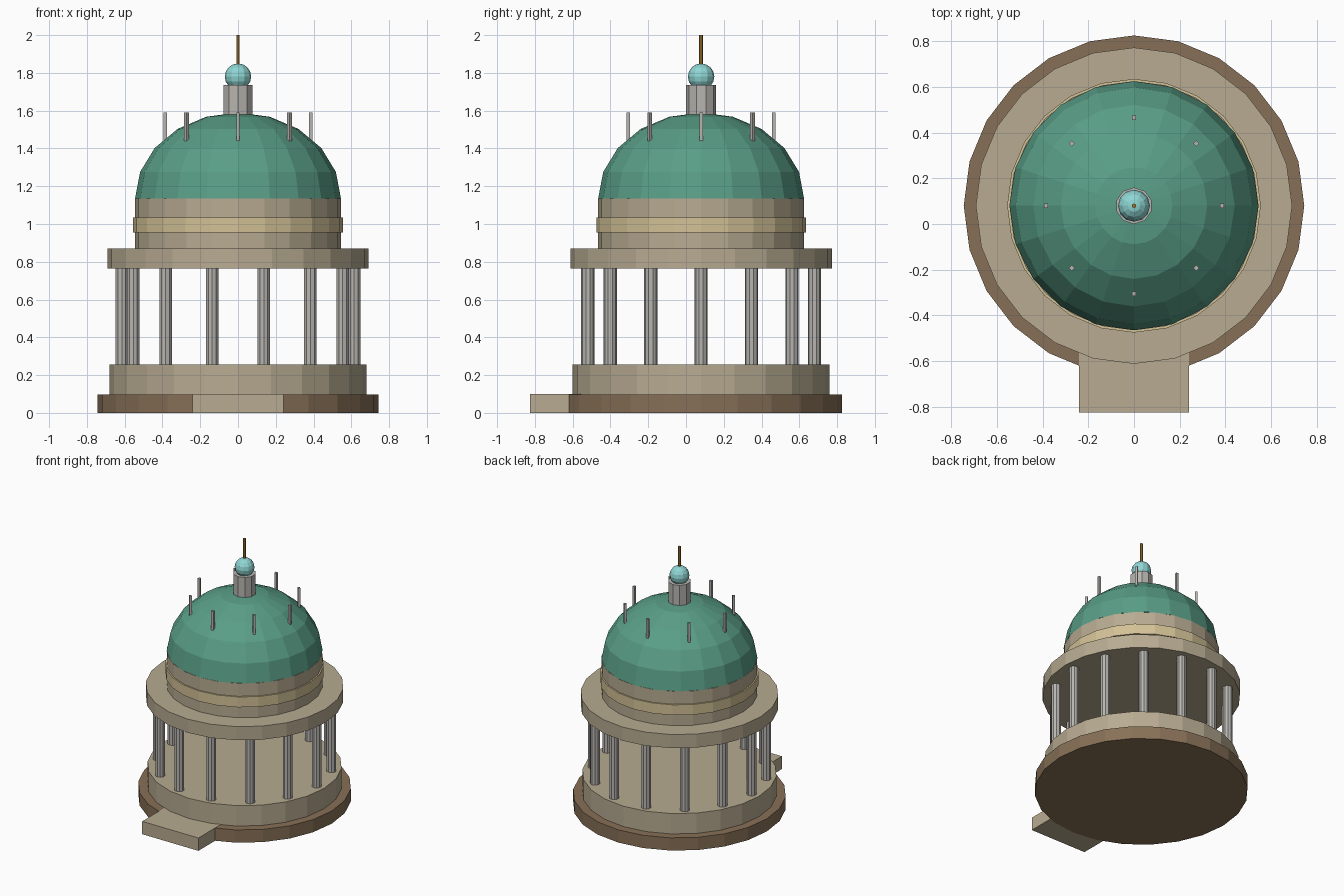
import bpy, bmesh
from math import pi, sin, cos
from mathutils import Matrix

cube = bpy.data.objects.get("Cube")
if cube:
    bpy.data.objects.remove(cube, do_unlink=True)

CY = 0.08  # the round building sits slightly behind the entrance step


def linear(c):
    return c / 12.92 if c <= 0.04045 else ((c + 0.055) / 1.055) ** 2.4


def material(name, *srgb):
    mat = bpy.data.materials.new(name)
    colour = [linear(c) for c in srgb] + [1]
    mat.use_nodes = True
    mat.diffuse_color = colour
    mat.node_tree.nodes["Principled BSDF"].inputs["Base Color"].default_value = colour
    return mat


stone = material("tan stone", 0.72, 0.67, 0.57)
brown = material("brown stone", 0.53, 0.44, 0.34)
cream = material("cream trim", 0.83, 0.76, 0.59)
grey = material("grey stone", 0.72, 0.71, 0.69)
green = material("green copper", 0.35, 0.62, 0.53)
aqua = material("pale aqua", 0.56, 0.84, 0.83)
gold = material("dark gold", 0.63, 0.47, 0.19)


def finish(name, bm, mat):
    mesh = bpy.data.meshes.new(name)
    bm.to_mesh(mesh)
    bm.free()
    mesh.materials.append(mat)
    obj = bpy.data.objects.new(name, mesh)
    bpy.context.collection.objects.link(obj)
    return obj


def cylinder(name, radius, z0, z1, sides, mat, x=0, y=0):
    bm = bmesh.new()
    bmesh.ops.create_cone(bm, cap_ends=True, segments=sides, radius1=radius, radius2=radius,
                          depth=z1 - z0, matrix=Matrix.Translation((x, CY + y, (z0 + z1) / 2)))
    return finish(name, bm, mat)


def box(name, size, centre, mat, angle=0):
    bm = bmesh.new()
    bmesh.ops.create_cube(bm, size=1, matrix=Matrix.Translation(centre)
                          @ Matrix.Rotation(angle, 4, 'Z') @ Matrix.Diagonal((*size, 1)))
    return finish(name, bm, mat)


def ball(name, radius, height, z, sides, rings, mat, half=False):
    bm = bmesh.new()
    bmesh.ops.create_uvsphere(bm, u_segments=sides, v_segments=rings, radius=1)
    if half:
        low = [v for v in bm.verts if v.co.z < -0.01]
        bmesh.ops.delete(bm, geom=low, context='VERTS')
    bm.transform(Matrix.Translation((0, CY, z)) @ Matrix.Diagonal((radius, radius, height, 1)))
    return finish(name, bm, mat)


# Stepped base and entrance step
cylinder("base", 0.745, 0, 0.098, 24, brown)
cylinder("floor", 0.68, 0.098, 0.255, 24, stone)
box("entrance_step", (0.48, 0.27, 0.099), (0, -0.69, 0.05), stone)

# Ring of columns
COLUMNS = 14
for i in range(COLUMNS):
    a = 2 * pi * i / COLUMNS
    cylinder(f"column_{i + 1}", 0.035, 0.255, 0.765, 10, grey, 0.615 * cos(a), 0.615 * sin(a))

# Cornice, drum and trim band
cylinder("cornice", 0.692, 0.765, 0.87, 24, stone)
cylinder("drum", 0.545, 0.87, 1.135, 24, stone)
cylinder("drum_band", 0.555, 0.955, 1.035, 24, cream)

# Dome with a ring of small posts
ball("dome", 0.545, 0.455, 1.135, 20, 10, green, half=True)
for i in range(8):
    a = i * pi / 4
    box(f"dome_post_{i + 1}", (0.018, 0.018, 0.15),
        (0.385 * cos(a), CY + 0.385 * sin(a), 1.515), grey, a)

# Lantern, ball and spire
cylinder("lantern", 0.08, 1.56, 1.735, 10, grey)
ball("finial_ball", 0.07, 0.07, 1.78, 12, 8, aqua)
cylinder("spire", 0.01, 1.84, 2.0, 6, gold)
